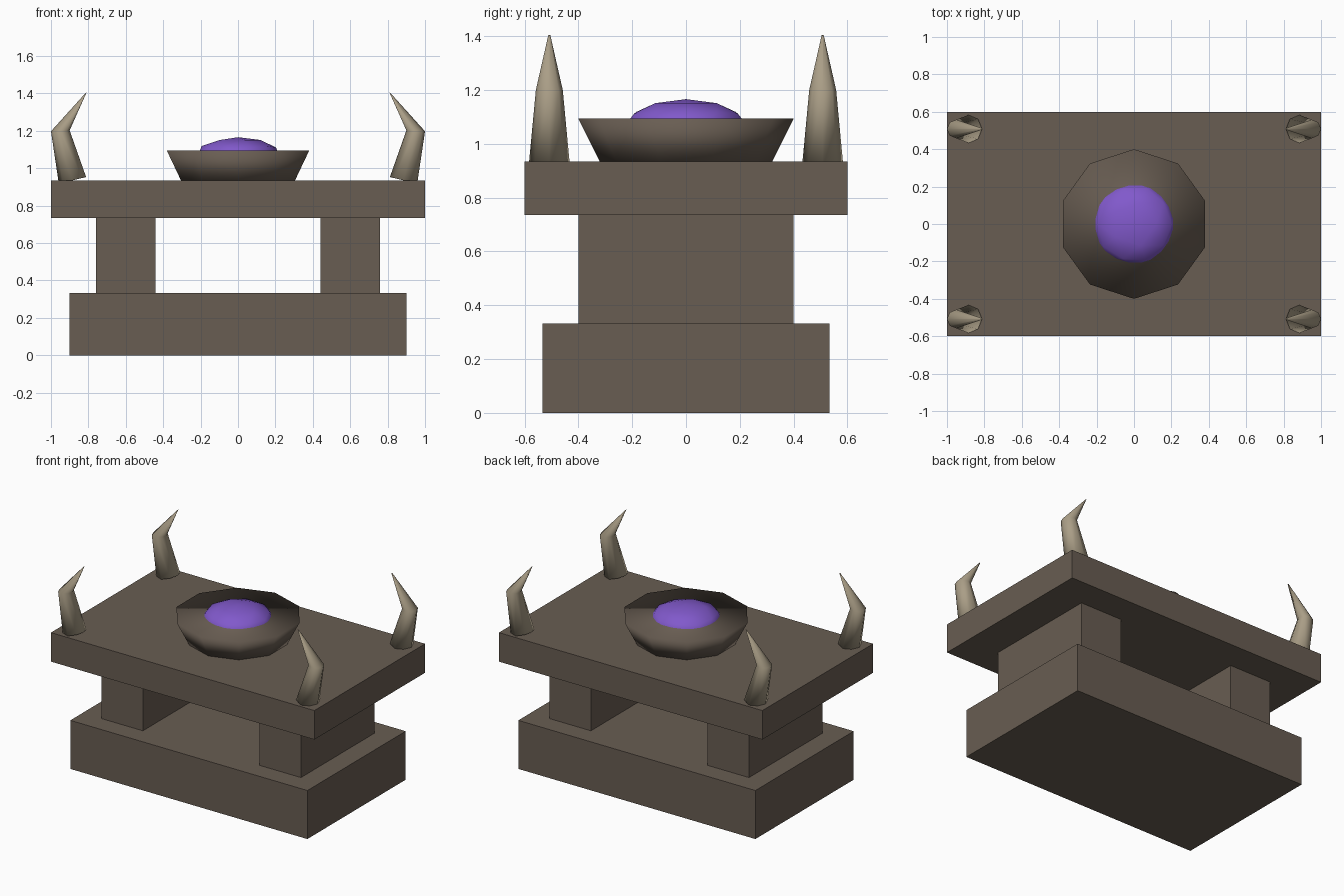
import bpy, bmesh
from math import cos, sin, pi
from mathutils import Vector

if "Cube" in bpy.data.objects:
    bpy.data.objects.remove(bpy.data.objects["Cube"])


def material(name, rgb):
    m = bpy.data.materials.new(name)
    m.diffuse_color = (*rgb, 1)
    m.use_nodes = True
    m.node_tree.nodes["Principled BSDF"].inputs["Base Color"].default_value = m.diffuse_color
    return m


STONE = material("stone", (0.14, 0.11, 0.085))
BONE = material("bone", (0.40, 0.34, 0.24))
GLOW = material("violet", (0.22, 0.10, 0.60))


def finish(bm, name, mat, smooth=False):
    bmesh.ops.recalc_face_normals(bm, faces=bm.faces)
    me = bpy.data.meshes.new(name)
    for f in bm.faces:
        f.smooth = smooth
    bm.to_mesh(me)
    bm.free()
    me.materials.append(mat)
    ob = bpy.data.objects.new(name, me)
    bpy.context.collection.objects.link(ob)
    return ob


def block(name, x, half_x, half_y, z0, z1):
    bm = bmesh.new()
    bmesh.ops.create_cube(bm, size=1)
    bmesh.ops.scale(bm, vec=(2 * half_x, 2 * half_y, z1 - z0), verts=bm.verts)
    bmesh.ops.translate(bm, vec=(x, 0, (z0 + z1) / 2), verts=bm.verts)
    return finish(bm, name, STONE)


def horn(name, sx, y, sides=8):
    # rings along a bent spine: x, z, radius, ring tilt direction (x, z)
    spine = [(0.885, 0.935, 0.075, (-0.24, 0.97)),
             (0.950, 1.200, 0.050, (-0.05, 1.0)),
             (0.813, 1.403, 0.004, (-0.55, 0.835))]
    bm = bmesh.new()
    rings = []
    for x, z, r, d in spine:
        # in-plane axis perpendicular to the tilt direction
        d = Vector((-d[0], 0, d[1])).normalized()
        u = Vector((d.z, 0, -d.x))
        rings.append([])
        for i in range(sides):
            a = 2 * pi * i / sides
            p = Vector((x, y, z)) + u * r * cos(a) + Vector((0, r * sin(a), 0))
            rings[-1].append(bm.verts.new((sx * p.x, p.y, p.z)))
    for lo, hi in zip(rings, rings[1:]):
        for i in range(sides):
            j = (i + 1) % sides
            bm.faces.new((lo[i], lo[j], hi[j], hi[i]))
    bm.faces.new(rings[0])
    bm.faces.new(rings[-1])
    return finish(bm, name, BONE, True)


# Stone body
block("base", 0, 0.9, 0.533, 0, 0.333)
for side, s in (("left", -1), ("right", 1)):
    block(side + "_pillar", s * 0.6, 0.158, 0.4, 0.333, 0.735)
block("table_slab", 0, 1.0, 0.6, 0.735, 0.934)

# Ten-sided solid bowl
bm = bmesh.new()
bmesh.ops.create_cone(bm, cap_ends=True, segments=10, radius1=0.32, radius2=0.4, depth=0.16)
bmesh.ops.translate(bm, vec=(0, 0, 1.014), verts=bm.verts)
finish(bm, "bowl", STONE, True)

# Flattened glowing dome sunk into the bowl
bm = bmesh.new()
bmesh.ops.create_icosphere(bm, subdivisions=2, radius=1)
bmesh.ops.scale(bm, vec=(0.228, 0.228, 0.1), verts=bm.verts)
bmesh.ops.translate(bm, vec=(0, 0, 1.066), verts=bm.verts)
finish(bm, "glowing_dome", GLOW, True)

# Corner horns
for front, y in (("front", -0.508), ("back", 0.508)):
    for side, s in (("left", -1), ("right", 1)):
        horn(f"{front}_{side}_horn", s, y)
